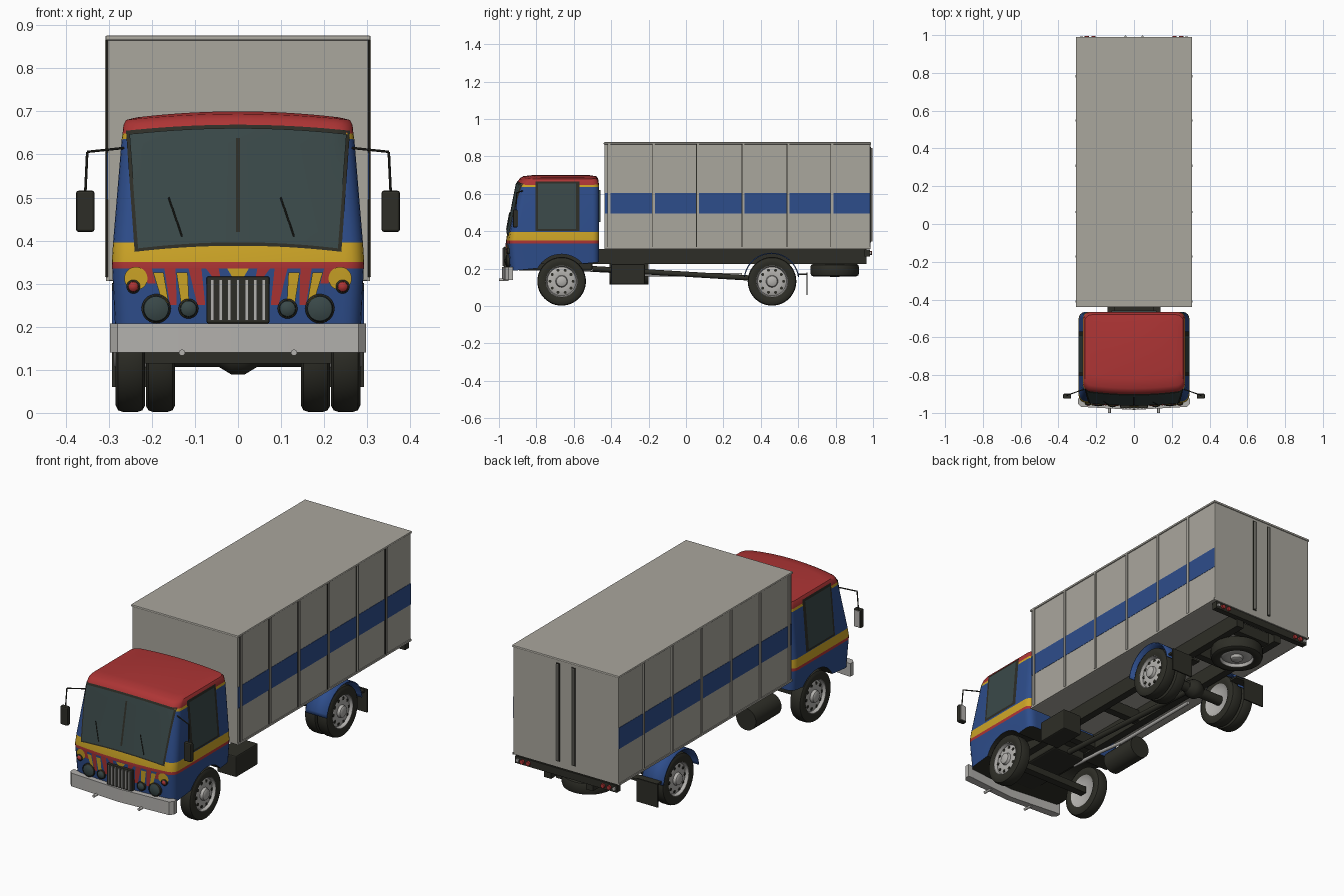
import bpy, bmesh, math
from mathutils import Vector

if "Cube" in bpy.data.objects:
    bpy.data.objects.remove(bpy.data.objects["Cube"])


def material(name, r, g, b):
    m = bpy.data.materials.new(name)
    m.use_nodes = True
    m.diffuse_color = (r, g, b, 1)
    m.node_tree.nodes["Principled BSDF"].inputs["Base Color"].default_value = (r, g, b, 1)
    return m


BLACK = material("black rubber and frame", 0.027, 0.027, 0.02)
BLUE = material("blue paint", 0.027, 0.075, 0.26)
RED = material("red paint", 0.42, 0.035, 0.035)
YELLOW = material("yellow paint", 0.62, 0.38, 0.02)
GREY = material("cargo grey", 0.40, 0.385, 0.34)
SILVER = material("light metal", 0.45, 0.44, 0.42)
GLASS = material("tinted glass", 0.042, 0.066, 0.066)


def make(name, verts, faces, mat, smooth=True):
    bm = bmesh.new()
    vs = [bm.verts.new(v) for v in verts]
    for f in faces:
        bm.faces.new([vs[i] for i in f])
    bmesh.ops.remove_doubles(bm, verts=bm.verts, dist=1e-5)
    bmesh.ops.recalc_face_normals(bm, faces=bm.faces)
    me = bpy.data.meshes.new(name)
    bm.to_mesh(me)
    bm.free()
    me.materials.append(mat)
    ob = bpy.data.objects.new(name, me)
    bpy.context.collection.objects.link(ob)
    if smooth:
        soften(ob)
    return ob


def soften(ob):
    bpy.ops.object.select_all(action='DESELECT')
    ob.select_set(True)
    bpy.context.view_layer.objects.active = ob
    bpy.ops.object.shade_smooth_by_angle(angle=math.radians(35))


def box(name, xs, ys, zs, mat, bevel=0):
    verts = [(x, y, z) for x in sorted(xs) for y in ys for z in zs]
    faces = [(0, 1, 3, 2), (4, 6, 7, 5), (0, 4, 5, 1), (2, 3, 7, 6), (0, 2, 6, 4), (1, 5, 7, 3)]
    ob = make(name, verts, faces, mat, False)
    if bevel:
        mod = ob.modifiers.new("bevel", 'BEVEL')
        mod.width, mod.segments = bevel, 2
    return ob


def lathe(name, profile, centre, axis, mat, seg=36):
    """Revolve (radius, offset) points about an axis through the centre."""
    turn = Vector((0, 0, 1)).rotation_difference(Vector(axis))
    n = len(profile)
    verts = [Vector(centre) + turn @ Vector((r * math.cos(a), r * math.sin(a), h))
             for a in (2 * math.pi * k / seg for k in range(seg)) for r, h in profile]
    faces = [(k * n + i, (k + 1) % seg * n + i, (k + 1) % seg * n + i + 1, k * n + i + 1)
             for k in range(seg) for i in range(n - 1)]
    return make_lathe(name, verts, faces, mat)


def make_lathe(name, verts, faces, mat):
    # collapse the poles so that end caps become triangles
    index, keep, out = {}, [], []
    for v in verts:
        key = tuple(round(c, 5) for c in v)
        if key not in index:
            index[key] = len(keep)
            keep.append(v)
        out.append(index[key])
    clean = [list(dict.fromkeys(out[i] for i in f)) for f in faces]
    return make(name, keep, [f for f in clean if len(f) > 2], mat)


def rod(name, a, b, r, mat, seg=16):
    a, b = Vector(a), Vector(b)
    length = (b - a).length
    return lathe(name, [(0, 0), (r, 0), (r, length), (0, length)], a, (b - a).normalized(), mat, seg)


def patch(name, fn, nu, nv, mat):
    verts = [fn(i / nu, j / nv) for j in range(nv + 1) for i in range(nu + 1)]
    w = nu + 1
    faces = [(j * w + i, j * w + i + 1, (j + 1) * w + i + 1, (j + 1) * w + i)
             for j in range(nv) for i in range(nu)]
    return make(name, verts, faces, mat)


def lerp(a, b, t):
    return a + (b - a) * t


# Cab sections: height, half width, front, back, material slot of the band above
CAB = [(0.185, 0.285, -0.952, -0.465, 1), (0.335, 0.292, -0.962, -0.465, 2),
       (0.35, 0.293, -0.962, -0.465, 3), (0.395, 0.29, -0.955, -0.465, 1),
       (0.635, 0.27, -0.905, -0.465, 3), (0.648, 0.268, -0.902, -0.467, 2),
       (0.668, 0.266, -0.89, -0.47, 2), (0.68, 0.26, -0.87, -0.48, 2), (0.686, 0.235, -0.82, -0.52, 2)]
CORNER = 0.035


def section(z):
    z = min(max(z, CAB[0][0]), CAB[-1][0])
    for a, b in zip(CAB, CAB[1:]):
        if z <= b[0]:
            return [lerp(a[k], b[k], (z - a[0]) / (b[0] - a[0])) for k in (1, 2, 3)]


def inset(x, hw, bow):
    d = min(CORNER, max(0, abs(x) - hw + CORNER))
    return CORNER - math.sqrt(CORNER ** 2 - d * d) + bow * (x / hw) ** 2


def crown(x, z, hw):
    return 0.014 * min(1, max(0, (z - 0.395) / 0.25)) * max(0, 1 - (x / hw) ** 2)


def front(x, z, off):
    hw, yf, _ = section(z - crown(x, z, section(z)[0]))
    return (x, yf + inset(x, hw, 0.02) - off, z)


# Cab shell
N = 28
verts, faces, slots = [], [], []
for i, (z, hw, yf, yr, _) in enumerate(CAB):
    xs = [hw * math.sin(math.pi * (k / N - 0.5)) for k in range(N + 1)]
    row = [(x, yf + inset(x, hw, 0.02)) for x in xs] + [(x, yr - inset(x, hw, 0)) for x in reversed(xs)]
    verts += [(x, y, z + crown(x, z, hw) + (0.1 * (y + 0.96) if i == 0 else 0)) for x, y in row]
M = 2 * N + 2
for i in range(len(CAB) - 1):
    for k in range(M):
        faces.append((i * M + k, i * M + (k + 1) % M, (i + 1) * M + (k + 1) % M, (i + 1) * M + k))
        slots.append(CAB[i][4])
for base, slot in ((0, 0), ((len(CAB) - 1) * M, 2)):
    for k in range(N):
        faces.append((base + k, base + k + 1, base + M - 2 - k, base + M - 1 - k))
        slots.append(slot)
cab = make("cab_shell", verts, faces, BLACK, False)
for m in (BLUE, RED, YELLOW):
    cab.data.materials.append(m)
for poly, slot in zip(cab.data.polygons, slots):
    poly.material_index = slot
cutter = rod("arch_cutter", (-0.4, -0.665, 0.13), (0.4, -0.665, 0.13), 0.147, BLACK, 48)
cutter.hide_render = True
mod = cab.modifiers.new("wheel_arch", 'BOOLEAN')
mod.operation, mod.solver, mod.object = 'DIFFERENCE', 'EXACT', cutter
bpy.context.view_layer.objects.active = cab
bpy.ops.object.modifier_apply(modifier=mod.name)
bpy.data.objects.remove(cutter)
soften(cab)


# Windscreen, with its seal, divider and wipers
def screen(grow, off):
    def fn(u, v):
        t = 2 * u - 1
        x = (lerp(0.232, 0.252, v) + grow) * t
        return front(x, lerp(0.382 - grow, 0.647 + grow, v) + 0.014 * (1 - t * t), off)
    return fn


patch("windscreen_seal", screen(0.008, 0.003), 32, 16, BLACK)
patch("windscreen_glass", screen(0, 0.006), 32, 16, GLASS)


def stripe(name, a, b, w0, w1, mat, off=0.003):
    patch(name, lambda u, v: front(lerp(a[0], b[0], v) + (u - 0.5) * lerp(w0, w1, v),
                                   lerp(a[1], b[1], v), off), 3, 8, mat)


stripe("screen_divider", (0, 0.42), (0, 0.638), 0.01, 0.01, BLACK, 0.009)
for x in (-0.13, 0.13):
    rod("wiper", front(x, 0.41, 0.012), front(x - 0.031, 0.5, 0.012), 0.002, BLACK, 8)

# Painted flames on the nose
stripe("flame_centre", (0, 0.31), (0, 0.335), 0.02, 0.05, YELLOW)
for s in (1, -1):
    for x0, x1, z0, w, m in ((0.05, 0.06, 0.315, 0.03, RED), (0.085, 0.1, 0.25, 0.03, RED), (0.12, 0.13, 0.225, 0.026, YELLOW),
                             (0.15, 0.158, 0.25, 0.026, RED), (0.168, 0.185, 0.255, 0.024, YELLOW), (0.2, 0.215, 0.3, 0.03, RED)):
        stripe("flame", (s * x0, z0), (s * x1, 0.336 if m == RED else 0.326), w * 0.6, w, m,
               0.003 if m == RED else 0.004)
    patch("marker_surround", lambda u, v: front(s * 0.237 + 0.027 * v * math.cos(6.2832 * u),
          0.312 + 0.027 * v * math.sin(6.2832 * u), 0.005), 20, 3, YELLOW)
    # Lamps
    for name, x, z, r, m in (("headlight", 0.19, 0.242, 0.03, GLASS), ("fog_light", 0.115, 0.242, 0.019, GLASS),
                             ("marker_lamp", 0.243, 0.293, 0.012, RED)):
        c = Vector(front(s * x, z, 0))
        lathe(name + "_rim", [(r + 0.004, -0.02), (r + 0.004, 0.01), (r, 0.014), (r, 0)], c, (0, -1, 0), BLACK, 28)
        lathe(name, [(r, 0), (r * 0.95, 0.012), (r * 0.6, 0.016), (0, 0.018)], c, (0, -1, 0), m, 28)
    # Door window following the side wall
    for name, y0, y1, z0, z1, off, m in (("door_window_frame", -0.805, -0.57, 0.4, 0.667, 0.003, BLACK),
                                         ("door_window_glass", -0.79, -0.588, 0.412, 0.655, 0.006, GLASS)):
        def side(u, v):
            z = lerp(z0, z1, v)
            return (s * (section(z)[0] + off), lerp(y0, y1, u), z)
        patch(name, side, 1, 16, m)
    # Mirrors
    elbow = (s * 0.35, -0.905, 0.606)
    rod("mirror_arm", (s * 0.265, -0.875, 0.615), elbow, 0.003, BLACK, 8)
    rod("mirror_stalk", elbow, (s * 0.355, -0.91, 0.5), 0.003, BLACK, 8)
    box("mirror_head", (s * 0.333, s * 0.376), (-0.925, -0.9), (0.42, 0.516), BLACK, 0.006)
    box("mirror_glass", (s * 0.339, s * 0.37), (-0.9, -0.897), (0.427, 0.509), SILVER)
    rod("tow_pin", (s * 0.13, -1, 0.14), (s * 0.13, -0.95, 0.14), 0.007, SILVER)
box("cab_rear_window", (-0.12, 0.12), (-0.465, -0.458), (0.45, 0.62), GLASS)

# Grille
box("grille_panel", (-0.073, 0.073), (-0.975, -0.94), (0.208, 0.317), BLACK, 0.004)
for k in range(7):
    x = (k - 3) * 0.02
    box("grille_bar", (x - 0.004, x + 0.004), (-0.982, -0.97), (0.215, 0.31), SILVER)

# Bumper, an outline drawn up
half = [(0.297, -0.925), (0.297, -0.95), (0.28, -0.968), (0, -0.984)]
outline = half + [(-x, y) for x, y in reversed(half[:-1])] + [(-0.27, -0.925), (0, -0.95), (0.27, -0.925)]
n = len(outline)
make("bumper", [(x, y, z) for z in (0.14, 0.208) for x, y in outline],
     [range(n), range(n, 2 * n)] + [(k, (k + 1) % n, n + (k + 1) % n, n + k) for k in range(n)], SILVER)

# Cargo box with stripe, ribs and trims
box("cargo_box", (-0.303, 0.303), (-0.436, 0.986), (0.306, 0.872), GREY, 0.004)
box("cargo_roof_trim", (-0.308, 0.308), (-0.44, 0.99), (0.864, 0.876), GREY, 0.004)
for s in (1, -1):
    box("side_stripe", (s * 0.3, s * 0.3045), (-0.434, 0.984), (0.495, 0.605), BLUE)
    box("bottom_trim", (s * 0.3, s * 0.307), (-0.436, 0.986), (0.306, 0.316), GREY)
    for y in (-0.41, -0.172, 0.064, 0.308, 0.548, 0.782):
        box("side_rib", (s * 0.3, s * 0.309), (y - 0.006, y + 0.006), (0.316, 0.866), GREY)
        box("rib_shadow_gap", (s * 0.3, s * 0.306), (y - 0.01, y - 0.006), (0.316, 0.866), BLACK)
    x = s * 0.045
    rod("door_lock_rod", (x, 0.991, 0.345), (x, 0.991, 0.845), 0.006, GREY, 10)
    box("door_rod_gap", (x - 0.01, x + 0.01), (0.984, 0.9885), (0.34, 0.85), BLACK)

# Chassis frame
for s in (1, -1):
    box("chassis_rail", (s * 0.1, s * 0.14), (-0.9, 0.965), (0.225, 0.306), BLACK)
    for x in (0.215, 0.25):
        rod("tail_lamp", (s * x, 0.98, 0.283), (s * x, 0.995, 0.283), 0.011, RED)
    rod("reverse_lamp", (s * 0.278, 0.98, 0.283), (s * 0.278, 0.992, 0.283), 0.009, SILVER)
for y in (-0.44, -0.1, 0.2, 0.6, 0.9):
    box("cross_member", (-0.12, 0.12), (y - 0.02, y + 0.02), (0.23, 0.29), BLACK)
box("tail_light_bar", (-0.292, 0.292), (0.955, 0.985), (0.265, 0.302), BLACK)
box("engine_block", (-0.1, 0.1), (-0.9, -0.5), (0.19, 0.32), BLACK, 0.01)
box("battery_box", (0.16, 0.27), (-0.4, -0.22), (0.115, 0.225), BLACK, 0.006)
rod("fuel_tank", (-0.205, -0.41, 0.172), (-0.205, -0.2, 0.172), 0.057, BLACK, 28)
rod("exhaust_front", (-0.1, -0.58, 0.196), (-0.1, -0.38, 0.185), 0.009, SILVER)
rod("exhaust_pipe", (-0.1, -0.38, 0.185), (-0.1, -0.22, 0.167), 0.009, SILVER)
rod("exhaust_tail", (-0.1, -0.22, 0.167), (-0.1, 0.3, 0.167), 0.009, SILVER)
rod("drive_shaft", (0, -0.5, 0.2), (0, 0.42, 0.145), 0.014, BLACK)
box("front_axle", (-0.23, 0.23), (-0.685, -0.645), (0.115, 0.15), BLACK)
rod("rear_axle", (-0.23, 0.46, 0.132), (0.23, 0.46, 0.132), 0.026, BLACK)
lathe("differential", [(0, -0.05), (0.03, -0.045), (0.048, -0.015), (0.048, 0.015), (0.03, 0.045), (0, 0.05)],
      (0, 0.46, 0.137), (1, 0, 0), BLACK)

# Wheels
SHOULDER = [(0.085, 0.03), (0.1, 0.034), (0.115, 0.034), (0.126, 0.028), (0.13, 0.016)]
TYRE = SHOULDER + [(r, -h) for r, h in reversed(SHOULDER)]
RIM = [(0, -0.012), (0.06, -0.012), (0.086, -0.03), (0.089, 0.03), (0.083, 0.03), (0.077, 0.014),
       (0.068, 0.018), (0.05, 0.022), (0.032, 0.02), (0.028, 0.034), (0.022, 0.038), (0, 0.038)]


def wheel(name, c, axis):
    lathe(name + "_tyre", TYRE, c, axis, BLACK, 48)
    lathe(name + "_rim", RIM, c, axis, SILVER, 40)


wheel("spare_wheel", (0, 0.795, 0.192), (0, 0, -1))
rod("spare_carrier", (0, 0.795, 0.19), (0, 0.795, 0.29), 0.015, BLACK)
for s in (1, -1):
    for name, x, y in (("front_wheel", 0.25, -0.665), ("rear_outer_wheel", 0.25, 0.46), ("rear_inner_wheel", 0.18, 0.46)):
        wheel(name, (s * x, y, 0.132), (s, 0, 0))
        for k in range(10 if x > 0.2 else 0):
            a = math.pi * k / 5
            p = (y + 0.062 * math.cos(a), 0.132 + 0.062 * math.sin(a))
            rod("rim_hole", (s * (x + 0.01), *p), (s * (x + 0.0215), *p), 0.008, BLACK, 12)

    # Rear mudguard and flap
    def guard(u, v):
        a = math.radians(lerp(172, 8, u))
        return (s * lerp(0.17, 0.292, v), 0.457 + 0.149 * math.cos(a), 0.136 + 0.149 * math.sin(a))
    g = patch("rear_mudguard", guard, 24, 1, BLUE)
    g.modifiers.new("thickness", 'SOLIDIFY').thickness = 0.006
    box("mudguard_bracket", (s * 0.12, s * 0.28), (0.6, 0.648), (0.165, 0.175), BLACK)
    box("mud_flap", (s * 0.17, s * 0.292), (0.643, 0.65), (0.06, 0.18), BLACK)
